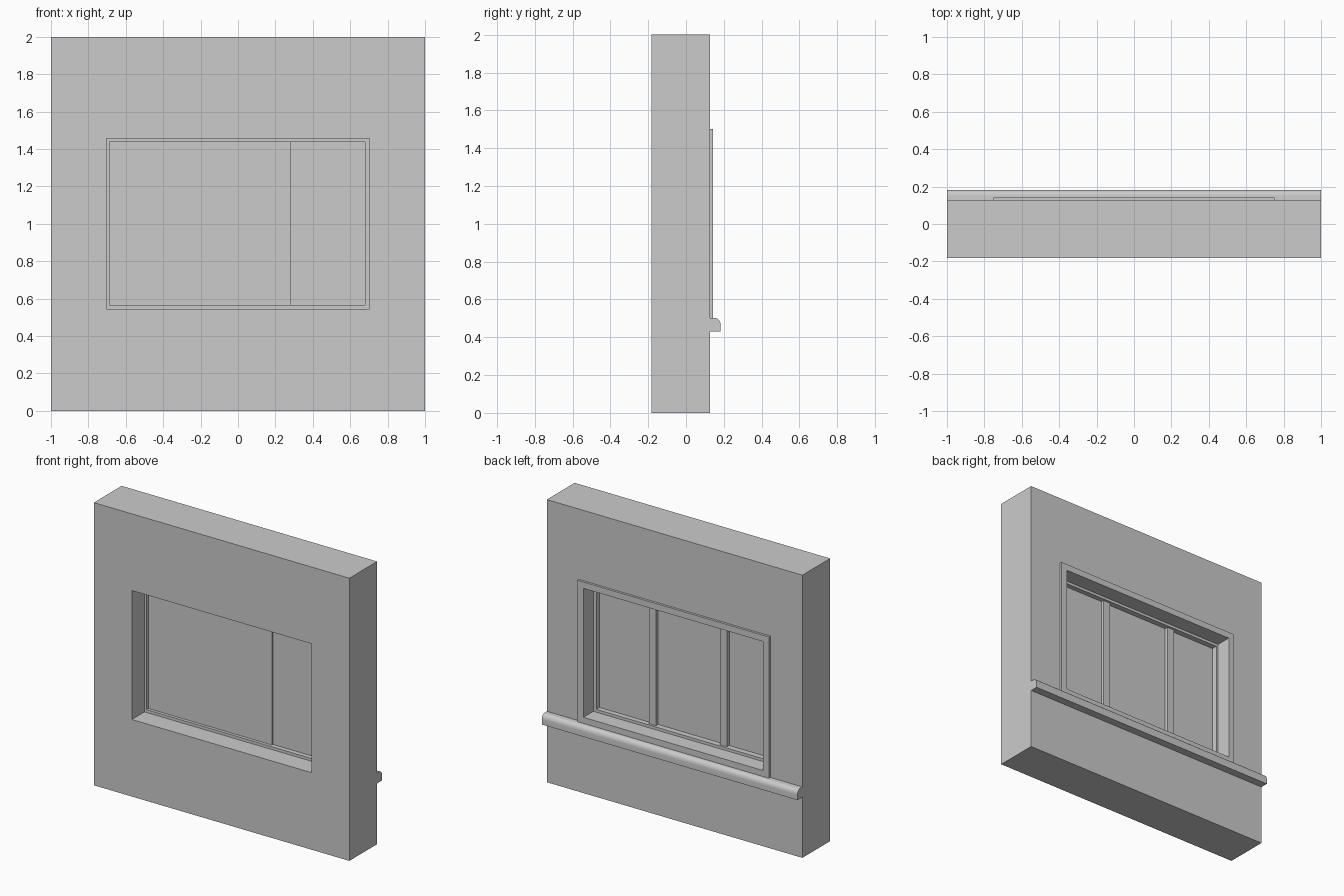
import bpy, bmesh, math

if "Cube" in bpy.data.objects:
    bpy.data.objects.remove(bpy.data.objects["Cube"])

def finish(name, bm):
    bmesh.ops.recalc_face_normals(bm, faces=bm.faces)
    me = bpy.data.meshes.new(name)
    bm.to_mesh(me)
    bm.free()
    ob = bpy.data.objects.new(name, me)
    bpy.context.collection.objects.link(ob)
    return ob

def ring(name, outer, inner, y0, y1):
    """Rectangular frame; outer and inner are (x0, x1, z0, z1)."""
    bm = bmesh.new()
    loops = []
    for (xa, xb, za, zb), y in ((outer, y0), (inner, y0), (inner, y1), (outer, y1)):
        loops.append([bm.verts.new((x, y, z)) for x, z in
                      ((xa, za), (xb, za), (xb, zb), (xa, zb))])
    for a, b in zip(loops, loops[1:] + loops[:1]):
        for i in range(4):
            j = (i + 1) % 4
            bm.faces.new((a[i], a[j], b[j], b[i]))
    return finish(name, bm)

def box(name, x0, x1, y0, y1, z0, z1):
    bm = bmesh.new()
    bmesh.ops.create_cube(bm, size=1)
    for v in bm.verts:
        v.co = ((x0 + x1) / 2 + v.co.x * (x1 - x0),
                (y0 + y1) / 2 + v.co.y * (y1 - y0),
                (z0 + z1) / 2 + v.co.z * (z1 - z0))
    return finish(name, bm)

BACK = 0.127
opening = (-0.703, 0.703, 0.545, 1.457)
glazed = (-0.688, 0.68, 0.565, 1.438)

# Wall with window opening, raised trim on the back, and sash frame inside
ring("wall", (-1, 1, 0, 2), opening, -0.183, BACK)
ring("window_trim", (-0.75, 0.75, 0.5, 1.502), opening, BACK, 0.143)
ring("sash_frame", opening, glazed, -0.042, 0.032)

# Panes: the right one sits slightly further back
x0, x1, z0, z1 = glazed
box("main_pane", x0, 0.28, -0.02, -0.008, z0, z1)
box("side_pane", 0.28, x1, -0.009, -0.004, z0, z1)

# Mullions on the back of the panes
for i, x in enumerate((-0.333, 0.224)):
    box(f"mullion_{i + 1}", x, x + 0.055, -0.012, 0.016, z0, z1)

# Sill moulding: rounded upper edge, full wall width
profile = [(BACK, 0.43), (0.183, 0.43), (0.183, 0.465)]
profile += [(0.153 + 0.03 * math.cos(a), 0.465 + 0.037 * math.sin(a))
            for a in (math.radians(15 * k) for k in range(1, 7))]
profile.append((BACK, 0.502))
bm = bmesh.new()
face = bm.faces.new([bm.verts.new((-1, y, z)) for y, z in profile])
ext = bmesh.ops.extrude_face_region(bm, geom=[face], use_keep_orig=True)
bmesh.ops.translate(bm, vec=(2, 0, 0),
                    verts=[g for g in ext["geom"] if isinstance(g, bmesh.types.BMVert)])
sill = finish("sill", bm)
bpy.context.view_layer.objects.active = sill
sill.select_set(True)
bpy.ops.object.shade_smooth_by_angle(angle=math.radians(30))
